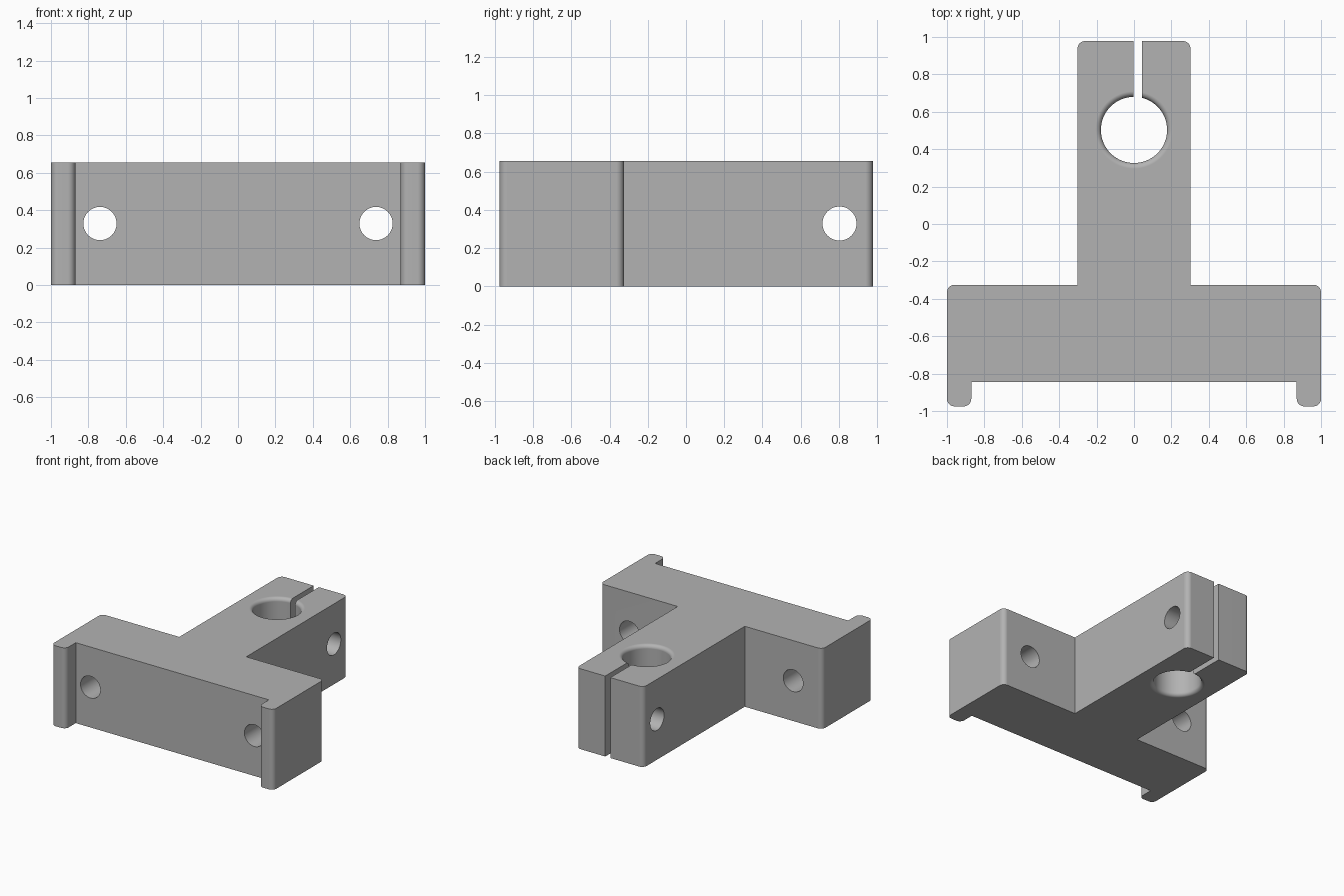
import bpy, bmesh, math
from mathutils import Vector, Matrix

old = bpy.data.objects.get("Cube")
if old:
    bpy.data.objects.remove(old, do_unlink=True)

HEIGHT = 0.655
ROUND = 0.04
BORE_Y, BORE_R, BORE_FILLET = 0.503, 0.177, 0.03

grey = bpy.data.materials.new("bracket grey")
grey.use_nodes = True
color = (0.45, 0.45, 0.45, 1)
grey.diffuse_color = color
bsdf = next(n for n in grey.node_tree.nodes if n.type == "BSDF_PRINCIPLED")
bsdf.inputs["Base Color"].default_value = color
bsdf.inputs["Roughness"].default_value = 0.6


def make_object(name, bm):
    bmesh.ops.recalc_face_normals(bm, faces=bm.faces)
    mesh = bpy.data.meshes.new(name)
    bm.to_mesh(mesh)
    bm.free()
    mesh.materials.append(grey)
    obj = bpy.data.objects.new(name, mesh)
    bpy.context.collection.objects.link(obj)
    return obj


def round_corner(before, corner, after, radius, steps=8):
    """Arc points replacing a right-angled corner."""
    u = (before - corner).normalized() * radius
    v = (after - corner).normalized() * radius
    center = corner + u + v
    angles = [i / steps * math.pi / 2 for i in range(steps + 1)]
    return [center - v * math.cos(a) - u * math.sin(a) for a in angles]


def lathe_cutter(name, profile, matrix, segments=64):
    """Closed solid of revolution from (radius, height) rings."""
    bm = bmesh.new()
    rings = [[bm.verts.new((r * math.cos(2 * math.pi * i / segments),
                            r * math.sin(2 * math.pi * i / segments), z))
              for i in range(segments)] for r, z in profile]
    for low, high in zip(rings, rings[1:]):
        for i in range(segments):
            j = (i + 1) % segments
            bm.faces.new((low[i], low[j], high[j], high[i]))
    bm.faces.new(rings[0])
    bm.faces.new(rings[-1])
    bm.transform(matrix)
    return make_object(name, bm)


# T-shaped body: half outline as (x, y, rounded), mirrored to the other side
half = [(0.87, -0.845, False), (0.87, -0.975, True), (1.0, -0.975, True),
        (1.0, -0.325, True), (0.302, -0.325, False), (0.302, 0.978, True)]
outline = half + [(-x, y, r) for x, y, r in reversed(half)]
points = []
for i, (x, y, rounded) in enumerate(outline):
    corner = Vector((x, y, 0))
    before = Vector((*outline[i - 1][:2], 0))
    after = Vector((*outline[(i + 1) % len(outline)][:2], 0))
    points += round_corner(before, corner, after, ROUND) if rounded else [corner]
bm = bmesh.new()
base = bm.faces.new([bm.verts.new(p) for p in points])
top = bmesh.ops.extrude_face_region(bm, geom=[base])["geom"]
bmesh.ops.translate(bm, vec=(0, 0, HEIGHT),
                    verts=[e for e in top if isinstance(e, bmesh.types.BMVert)])
body = make_object("clamp_bracket", bm)

# Shaft bore with rounded rims at both ends
arc = [(BORE_R + BORE_FILLET * (1 - math.cos(a)), BORE_FILLET * (1 - math.sin(a)))
       for a in [i / 8 * math.pi / 2 for i in range(9)]]
lower = [(r, z) for r, z in reversed(arc)]
rim = lower[0][0]
profile = [(rim, -0.1)] + lower + [(r, HEIGHT - z) for r, z in reversed(lower)]
profile.append((rim, HEIGHT + 0.1))
cutters = [lathe_cutter("bore_cutter", profile, Matrix.Translation((0, BORE_Y, 0)))]

# Clamp slit from the bore to the back end
bm = bmesh.new()
bmesh.ops.create_cube(bm, size=1, matrix=Matrix.Translation((0.02, 0.85, HEIGHT / 2))
                      @ Matrix.Diagonal((0.046, 0.5, 1, 1)))
cutters.append(make_object("slit_cutter", bm))

# Two mounting holes and the clamp screw hole
pin = [(0.089, -1), (0.089, 1)]
for name, x, y, axis in (("left_hole_cutter", 0.738, -0.6, "X"),
                         ("right_hole_cutter", -0.738, -0.6, "X"),
                         ("screw_hole_cutter", 0, 0.803, "Y")):
    place = Matrix.Translation((x, y, HEIGHT / 2 + 0.001))
    cutters.append(lathe_cutter(name, pin, place @ Matrix.Rotation(math.pi / 2, 4, axis), 48))

# Cut everything, then drop the cutters
bpy.ops.object.select_all(action="DESELECT")
body.select_set(True)
bpy.context.view_layer.objects.active = body
for cutter in cutters:
    cutter.hide_render = True
    mod = body.modifiers.new(cutter.name, "BOOLEAN")
    mod.operation = "DIFFERENCE"
    mod.solver = "EXACT"
    mod.object = cutter
    bpy.ops.object.modifier_apply(modifier=mod.name)
    bpy.data.objects.remove(cutter, do_unlink=True)

# Smooth fillets with flat main faces
bpy.ops.object.shade_smooth_by_angle(angle=math.radians(30))
weighted = body.modifiers.new("flat_faces", "WEIGHTED_NORMAL")
weighted.keep_sharp = True
